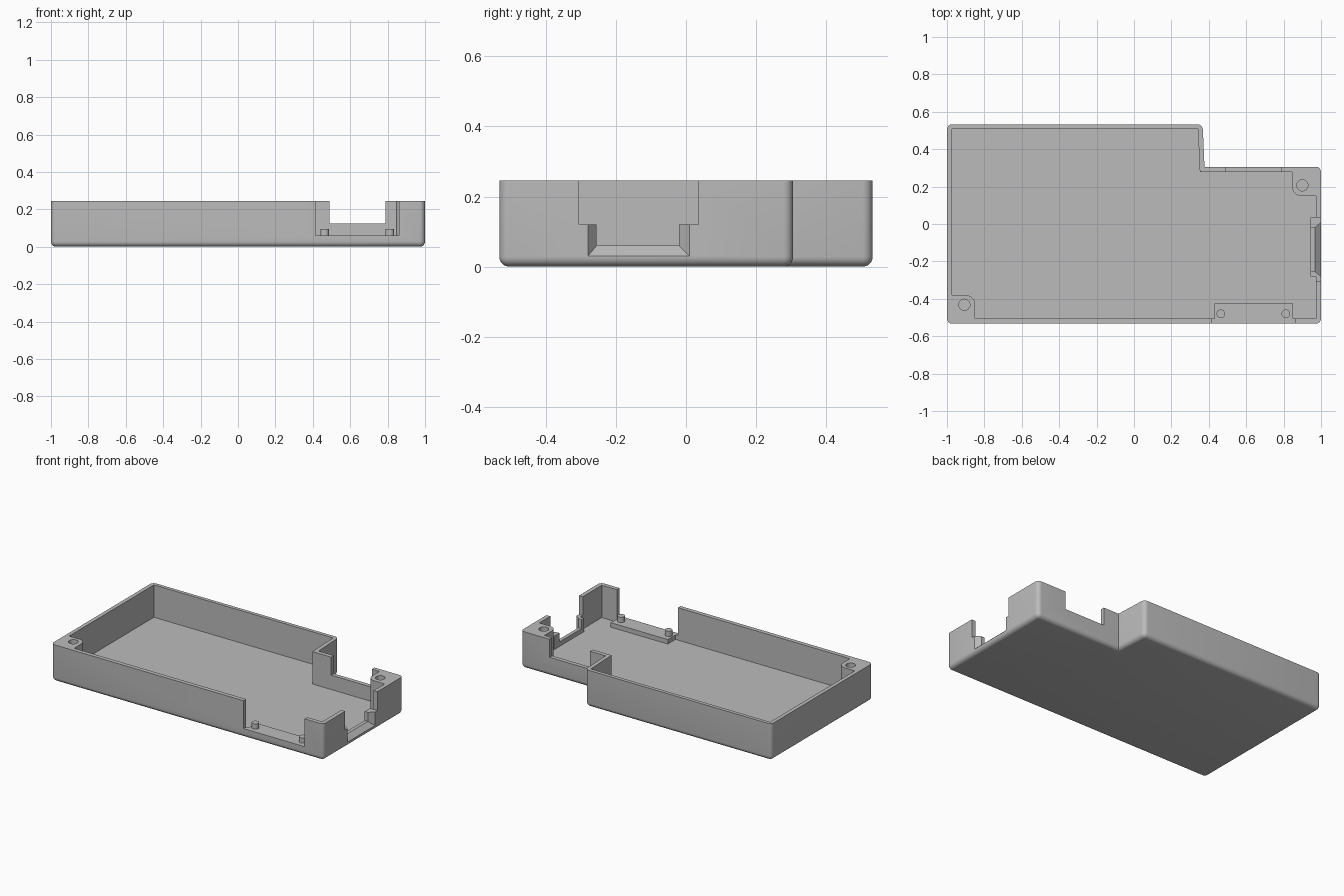
import bpy, bmesh
from math import sin, cos, radians

cube = bpy.data.objects.get("Cube")
if cube:
    bpy.data.objects.remove(cube)

HEIGHT, FLOOR, SILL = 0.245, 0.03, 0.12

grey = bpy.data.materials.new("plain grey")
grey.use_nodes = True
grey.diffuse_color = (0.5, 0.5, 0.5, 1)
grey.node_tree.nodes["Principled BSDF"].inputs["Base Color"].default_value = (0.5, 0.5, 0.5, 1)


def loft(name, rings, rounding=0):
    """Closed solid through matching rings of points; optionally round its base and outer corners."""
    bm = bmesh.new()
    loops = [[bm.verts.new(p) for p in ring] for ring in rings]
    n = len(loops[0])
    for low, high in zip(loops, loops[1:]):
        for i in range(n):
            j = (i + 1) % n
            bm.faces.new((low[i], low[j], high[j], high[i]))
    bm.faces.new(loops[0][::-1])
    bm.faces.new(loops[-1])
    bmesh.ops.recalc_face_normals(bm, faces=bm.faces)
    if rounding:
        base = set(loops[0])
        edges = [e for e in bm.edges if set(e.verts) <= base
                 or (len(base & set(e.verts)) == 1 and e.is_convex)]
        bmesh.ops.bevel(bm, geom=edges, offset=rounding, segments=6,
                        profile=0.5, affect='EDGES')
    mesh = bpy.data.meshes.new(name)
    bm.to_mesh(mesh)
    bm.free()
    mesh.materials.append(grey)
    obj = bpy.data.objects.new(name, mesh)
    bpy.context.collection.objects.link(obj)
    return obj


def prism(name, outline, z0, z1, rounding=0):
    return loft(name, [[(x, y, z) for x, y in outline] for z in (z0, z1)], rounding)


def box(name, x0, x1, y0, y1, z0, z1):
    return prism(name, [(x0, y0), (x1, y0), (x1, y1), (x0, y1)], z0, z1)


def arc(cx, cy, r, start, end, steps=8):
    angles = [radians(start + (end - start) * i / steps) for i in range(steps + 1)]
    return [(cx + r * cos(a), cy + r * sin(a)) for a in angles]


def disc(name, x, y, r, z0, z1):
    return prism(name, arc(x, y, r, 0, 345, 23), z0, z1)


def cut(target, cutter):
    cutter.hide_render = True
    mod = target.modifiers.new("cut", 'BOOLEAN')
    mod.operation, mod.solver, mod.object = 'DIFFERENCE', 'EXACT', cutter
    bpy.context.view_layer.objects.active = target
    bpy.ops.object.modifier_apply(modifier=mod.name)


# Stepped tray body with rounded base and corners
tray = prism("tray", [(-1, -0.533), (1, -0.533), (1, 0.306), (0.377, 0.306),
                      (0.367, 0.533), (-1, 0.533)], 0, HEIGHT, 0.028)

# Cavity outline leaves a solid screw post in two opposite corners
cavity = ([(-0.974, -0.38)] + arc(-0.9, -0.43, 0.05, 90, 0)
          + [(-0.85, -0.505), (0.972, -0.505), (0.972, 0.15)]
          + arc(0.895, 0.2, 0.05, 270, 180)
          + [(0.845, 0.278), (0.352, 0.278), (0.342, 0.509), (-0.974, 0.509)])

# Sloped socket opening in the right wall, narrowing inwards
sections = [(0.9, -0.255, -0.02, 0.06), (0.968, -0.255, -0.02, 0.06),
            (1.0, -0.28, 0.01, 0.03), (1.1, -0.28, 0.01, 0.03)]
socket = loft("socket_cutter", [[(x, a, z), (x, b, z), (x, b, 0.3), (x, a, 0.3)]
                                for x, a, b, z in sections])

cutters = [
    prism("cavity_cutter", cavity, FLOOR, 0.4),
    box("front_cutter", 0.414, 0.862, -0.7, -0.46, 0.06, 0.4),
    box("back_cutter", 0.49, 0.788, 0.24, 0.5, 0.125, 0.4),
    box("side_cutter", 0.94, 1.2, -0.305, 0.035, SILL, 0.4),
    disc("right_hole_cutter", 0.9, 0.207, 0.03, 0.05, 0.4),
    disc("left_hole_cutter", -0.907, -0.432, 0.03, 0.05, 0.4),
    socket,
]
for cutter in cutters:
    cut(tray, cutter)

# Thickened frame inside the socket opening
frame = box("socket_frame", 0.945, 0.975, -0.28, 0.035, 0.02, SILL)
cut(frame, socket)
for cutter in cutters:
    bpy.data.objects.remove(cutter)

# Mounting ledge and its two locating pins
ledge = box("mounting_ledge", 0.43, 0.85, -0.51, -0.424, 0.02, 0.06)
pins = [disc(name, x, -0.48, 0.023, 0.04, 0.095)
        for name, x in (("left_pin", 0.812), ("right_pin", 0.464))]

# Smooth the rounded surfaces, keep edges sharp
bpy.ops.object.select_all(action='DESELECT')
for obj in [tray, frame, ledge] + pins:
    obj.select_set(True)
bpy.context.view_layer.objects.active = tray
bpy.ops.object.shade_smooth_by_angle(angle=radians(30))
